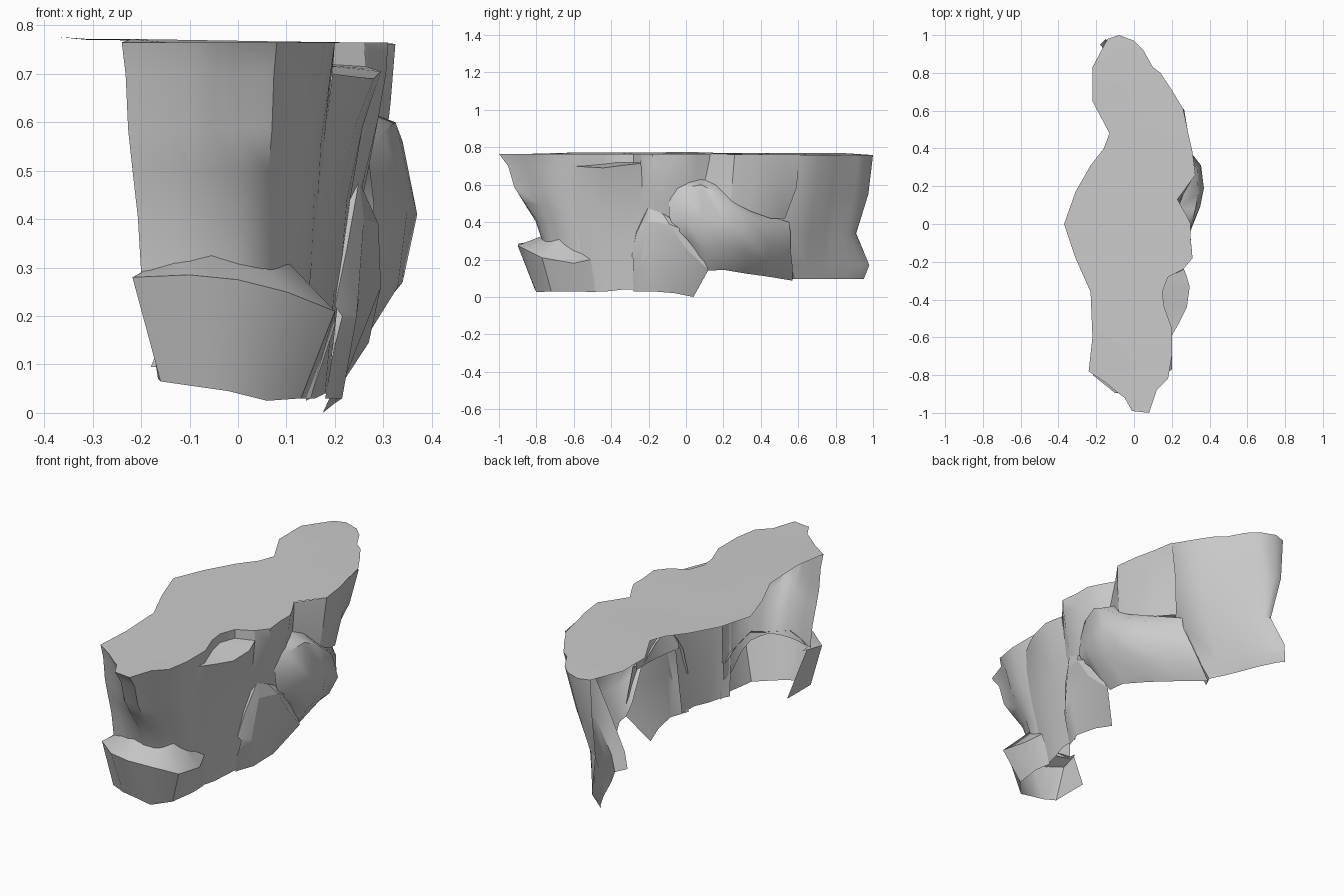
import bpy, bmesh
from mathutils import Vector


def smooth_angle(obj, deg):
    bpy.ops.object.select_all(action='DESELECT')
    obj.select_set(True)
    bpy.context.view_layer.objects.active = obj
    bpy.ops.object.shade_smooth_by_angle(angle=deg * 3.14159 / 180)


def finish(bm, name, deg):
    bmesh.ops.recalc_face_normals(bm, faces=bm.faces)
    mesh = bpy.data.meshes.new(name)
    bm.to_mesh(mesh)
    bm.free()
    obj = bpy.data.objects.new(name, mesh)
    bpy.context.collection.objects.link(obj)
    smooth_angle(obj, deg)


def sheet(name, rows, deg=40, curve=0):
    """Skin between matching rows of points; curve rounds 3-row sheets."""
    rows = [[Vector(p) for p in r] for r in rows]
    if curve:
        a, m, b = rows
        rows = []
        for i in range(2 * curve + 1):
            t = i / curve - 1
            rows.append([p * (t * t - t) / 2 + q * (1 - t * t) + r * (t * t + t) / 2
                         for p, q, r in zip(a, m, b)])
    bm = bmesh.new()
    g = [[bm.verts.new(p) for p in r] for r in rows]
    for r, s in zip(g, g[1:]):
        for i in range(len(r) - 1):
            bm.faces.new((r[i], r[i + 1], s[i + 1], s[i]))
    bmesh.ops.remove_doubles(bm, verts=bm.verts, dist=0.0005)
    finish(bm, name, deg)


def at(z, pts):
    return [(x, y, z) for x, y in pts]


# front cliff wall, stepping back from an overhang at the top
front_top = at(.765, [(-.24, -.78), (-.15, -.84), (-.09, -.89), (-.05, -.92), (-.01, -.99), (.08, -1),
                      (.12, -.88), (.18, -.82), (.2, -.7), (.2, -.6), (.195, -.55)])
front_low = [(-.2, -.73, .29), (-.13, -.75, .29), (-.1, -.76, .29), (-.06, -.765, .29), (0, -.765, .29),
             (.05, -.75, .29), (.08, -.71, .28), (.1, -.67, .27), (.125, -.63, .22), (.135, -.57, .14),
             (.135, -.5, .12)]
front_rows = []
for drop, back in [(0, 0), (.14, .2), (.38, .33), (.56, .56), (.76, .83), (1, 1)]:
    front_rows.append([(a[0] + (b[0] - a[0]) * (drop if a[0] > .1 else back),
                        a[1] + (b[1] - a[1]) * back,
                        a[2] + (b[2] - a[2]) * drop) for a, b in zip(front_top, front_low)])
sheet("front_wall", front_rows, 50)

# right cliff wall below the ledge
ledge_rim = [(.195, -.6, .7), (.235, -.53, .695), (.28, -.44, .69), (.295, -.33, .705), (.265, -.24, .715)]
sheet("right_wall", [
    ledge_rim,
    [(.165, -.6, .45), (.19, -.53, .45), (.21, -.44, .45), (.225, -.33, .44), (.23, -.23, .43)],
    [(.12, -.53, .03), (.145, -.48, .03), (.16, -.42, .03), (.18, -.33, .04), (.185, -.23, .04)]], 40, 2)

# ledge and the little step up to the top
step_top = at(.765, [(.2, -.6), (.2, -.55), (.16, -.44), (.15, -.36), (.18, -.28), (.26, -.24)])
step_low = [(.195, -.6, .7), (.195, -.55, .7), (.16, -.44, .71), (.15, -.36, .72), (.18, -.28, .72),
            (.265, -.24, .715)]
rim = ledge_rim[:4] + [(.28, -.28, .71), ledge_rim[4]]
sheet("ledge", [step_top, step_low, rim], 30)

# middle pillar of the wall
pillar_top = at(.765, [(.26, -.24), (.31, -.18), (.3, -.08), (.3, 0), (.27, .06), (.23, .13)])
sheet("pillar_wall", [
    pillar_top,
    at(.61, [(.25, -.24), (.29, -.18), (.29, -.09), (.285, -.02), (.26, .05), (.23, .12)]),
    at(.36, [(.215, -.25), (.225, -.19), (.235, -.12), (.24, -.06), (.24, 0), (.24, .06)])], 40, 2)

# faceted block high on the right
block_top = at(.762, [(.23, .13), (.325, .26), (.31, .38), (.285, .49), (.265, .61)])
sheet("upper_block", [block_top,
                      [(.235, .11, .68), (.315, .25, .64), (.3, .36, .61), (.265, .48, .59), (.225, .59, .58)],
                      [(.24, .09, .6), (.3, .24, .51), (.285, .34, .46), (.24, .45, .42), (.17, .53, .42)]], 20)

# back wall, leaning inward with a pinched waist
back_top = at(.76, [(.25, .56), (.26, .61), (.2, .71), (.14, .8), (.1, .83), (.05, .92), (0, .97),
                    (-.08, 1), (-.14, .98)])
sheet("back_wall", [
    back_top,
    at(.55, [(.19, .5), (.205, .59), (.16, .69), (.09, .78), (.055, .82), (0, .9), (-.05, .95),
             (-.1, .975), (-.14, .965)]),
    at(.34, [(.1, .48), (.13, .56), (.08, .66), (.03, .74), (0, .78), (-.03, .83), (-.06, .87),
             (-.09, .905), (-.12, .91)]),
    at(.17, [(0, .5), (.035, .56), (0, .65), (-.03, .72), (-.05, .77), (-.07, .83), (-.1, .88),
             (-.125, .94), (-.15, .98)]),
    at(.095, [(-.03, .52), (0, .58), (-.04, .66), (-.07, .73), (-.09, .78), (-.11, .83), (-.13, .87),
              (-.155, .92), (-.18, .95)])], 40)

# front boulder: flat lid and tapering sides
sheet("front_boulder", [
    [(-.19, -.68, .29), (-.19, -.72, .295), (-.13, -.75, .31), (-.06, -.76, .33), (.05, -.73, .305),
     (.09, -.66, .325), (.13, -.6, .26), (.14, -.52, .2)],
    [(-.2, -.7, .29), (-.218, -.8, .28), (-.1, -.895, .285), (0, -.9, .275), (.1, -.85, .25),
     (.2, -.77, .21), (.2, -.6, .18), (.165, -.51, .2)],
    [(-.165, -.59, .07), (-.16, -.79, .065), (-.09, -.81, .055), (-.02, -.81, .045), (.06, -.8, .025),
     (.13, -.72, .03), (.15, -.58, .03), (.14, -.48, .025)]], 35)

# middle boulder: angular slab leaning on the wall
sheet("middle_boulder", [
    [(.19, -.29, .22), (.205, -.27, .35), (.23, -.2, .485), (.24, -.1, .44), (.24, 0, .37)],
    [(.2, -.29, .22), (.225, -.265, .34), (.25, -.2, .48), (.26, -.12, .44), (.28, .02, .35)],
    [(.215, -.28, .2), (.245, -.24, .2), (.26, -.2, .4), (.29, -.09, .39), (.29, .02, .345)],
    [(.195, -.285, .12), (.24, -.235, .17), (.25, -.2, .24), (.295, 0, .26), (.27, .12, .145)],
    [(.18, -.28, .03), (.2, -.22, .03), (.215, -.18, .03), (.2, -.06, .02), (.175, .04, 0)]], 20)

# large rounded boulder, its far end running back into the wall
sheet("large_boulder", [
    [(.25, -.09, .58), (.24, -.02, .62), (.22, .08, .64), (.22, .16, .62), (.24, .28, .52),
     (.23, .42, .44), (.15, .55, .4)],
    [(.27, -.09, .52), (.3, -.02, .58), (.325, .08, .6), (.34, .16, .56), (.335, .29, .46),
     (.265, .42, .39), (.15, .56, .34)],
    [(.28, -.09, .43), (.31, -.01, .42), (.35, .09, .42), (.37, .19, .41), (.355, .31, .34),
     (.255, .44, .29), (.09, .56, .25)],
    [(.28, -.07, .38), (.3, .02, .3), (.33, .1, .26), (.34, .2, .27), (.29, .33, .23),
     (.19, .45, .18), (.045, .57, .16)],
    [(.27, -.02, .33), (.25, .08, .2), (.255, .12, .14), (.24, .2, .145), (.18, .32, .125),
     (.1, .43, .11), (0, .57, .087)]], 50)

# top plateau, closed by the open left edge
left_edge = at(.77, [(-.22, .83), (-.22, .65), (-.13, .48), (-.16, .4), (-.23, .31), (-.31, .17)]) + [
    (-.37, 0, .776)] + at(.772, [(-.31, -.18), (-.23, -.36), (-.22, -.6)])
outline = front_top[:-2] + step_top + pillar_top[1:] + block_top[1:-1] + back_top[1:] + left_edge
bm = bmesh.new()
face = bm.faces.new([bm.verts.new(p) for p in outline])
bmesh.ops.triangulate(bm, faces=[face])
finish(bm, "top_plateau", 40)
